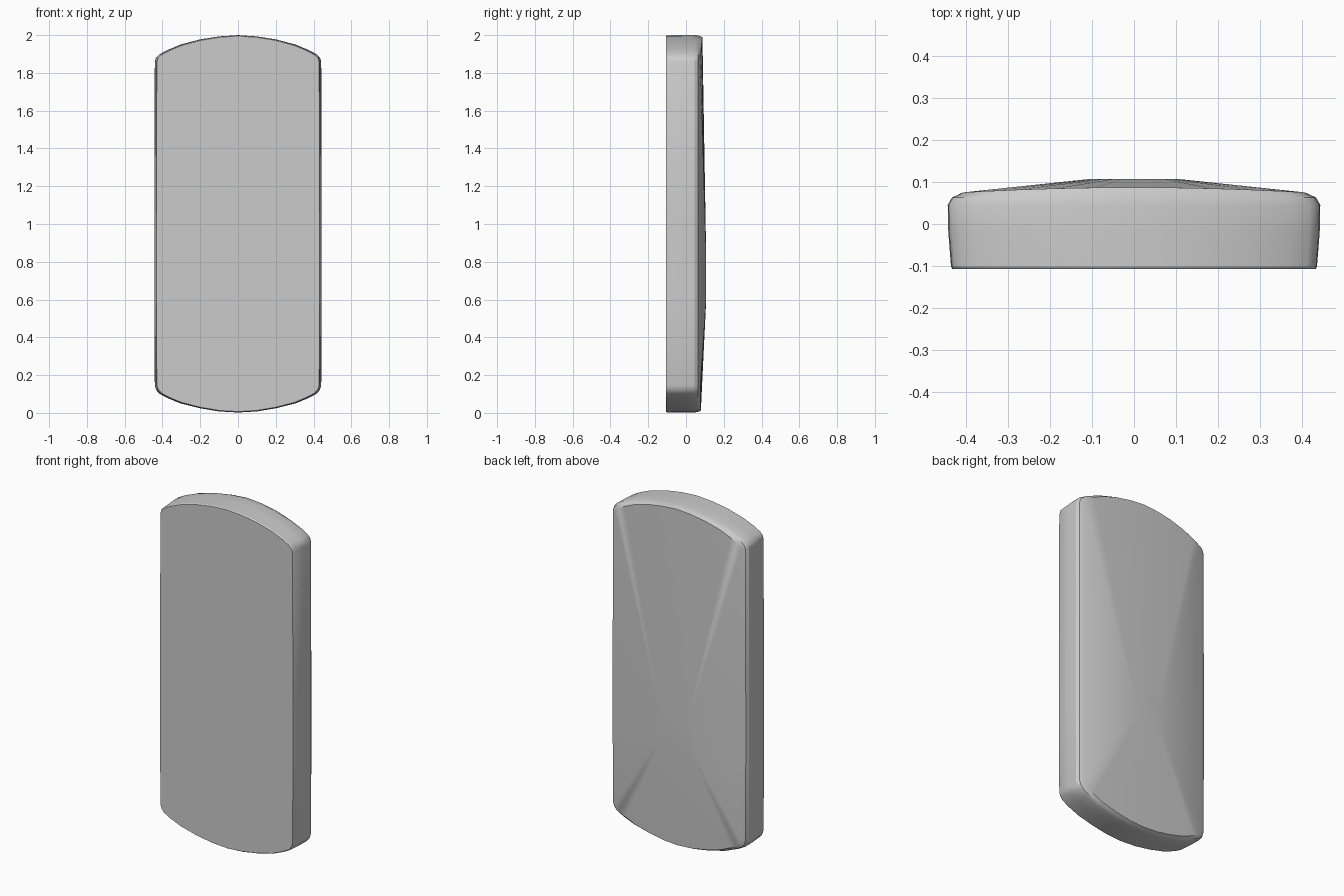
import bpy, bmesh

if "Cube" in bpy.data.objects:
    bpy.data.objects.remove(bpy.data.objects["Cube"])

# Outline halves (x, z), running from top centre to bottom centre
half = [(0.10, 1.993), (0.20, 1.977), (0.30, 1.95), (0.37, 1.921), (0.412, 1.898),
        (0.428, 1.882), (0.435, 1.86), (0.437, 1.0), (0.437, 0.60), (0.435, 0.145),
        (0.428, 0.122), (0.412, 0.102), (0.37, 0.079), (0.30, 0.05), (0.20, 0.025), (0.10, 0.008)]
outline = [(0, 2.0)] + half + [(0, 0.002)] + [(-x, z) for x, z in reversed(half)]

bm = bmesh.new()


def ring(sx, inset, y, crown=0.0):
    """Outline loop at depth y; crown lifts the top middle of the back rim."""
    verts = []
    for x, z in outline:
        lift = crown * (1 - (x / 0.437) ** 2) * (1 if z > 1 else 0.3)
        verts.append(bm.verts.new((x * sx, y + lift, 1 + (z - 1) * (1 - inset))))
    return verts


# Front edge, side wall, rounded back edge
rings = [ring(0.988, 0.005, -0.107), ring(0.995, 0.001, -0.101), ring(1.01, 0.0, -0.02),
         ring(1.013, 0.0, 0.045), ring(0.99, 0.003, 0.063, 0.004), ring(0.93, 0.01, 0.075, 0.012)]

# Small plateau of the domed back, set below the middle
rings.append([bm.verts.new((x * 0.24, 0.107, 0.71 + (z - 1) * 0.11)) for x, z in outline])

n = len(outline)
for a, b in zip(rings, rings[1:]):
    for i in range(n):
        j = (i + 1) % n
        bm.faces.new((a[i], a[j], b[j], b[i]))
bm.faces.new(rings[0])
bm.faces.new(rings[-1])
bmesh.ops.recalc_face_normals(bm, faces=bm.faces)

mesh = bpy.data.meshes.new("slab_body")
bm.to_mesh(mesh)
bm.free()
body = bpy.data.objects.new("slab_body", mesh)
bpy.context.collection.objects.link(body)
bpy.context.view_layer.objects.active = body
body.select_set(True)
bpy.ops.object.shade_smooth_by_angle(angle=0.5)
